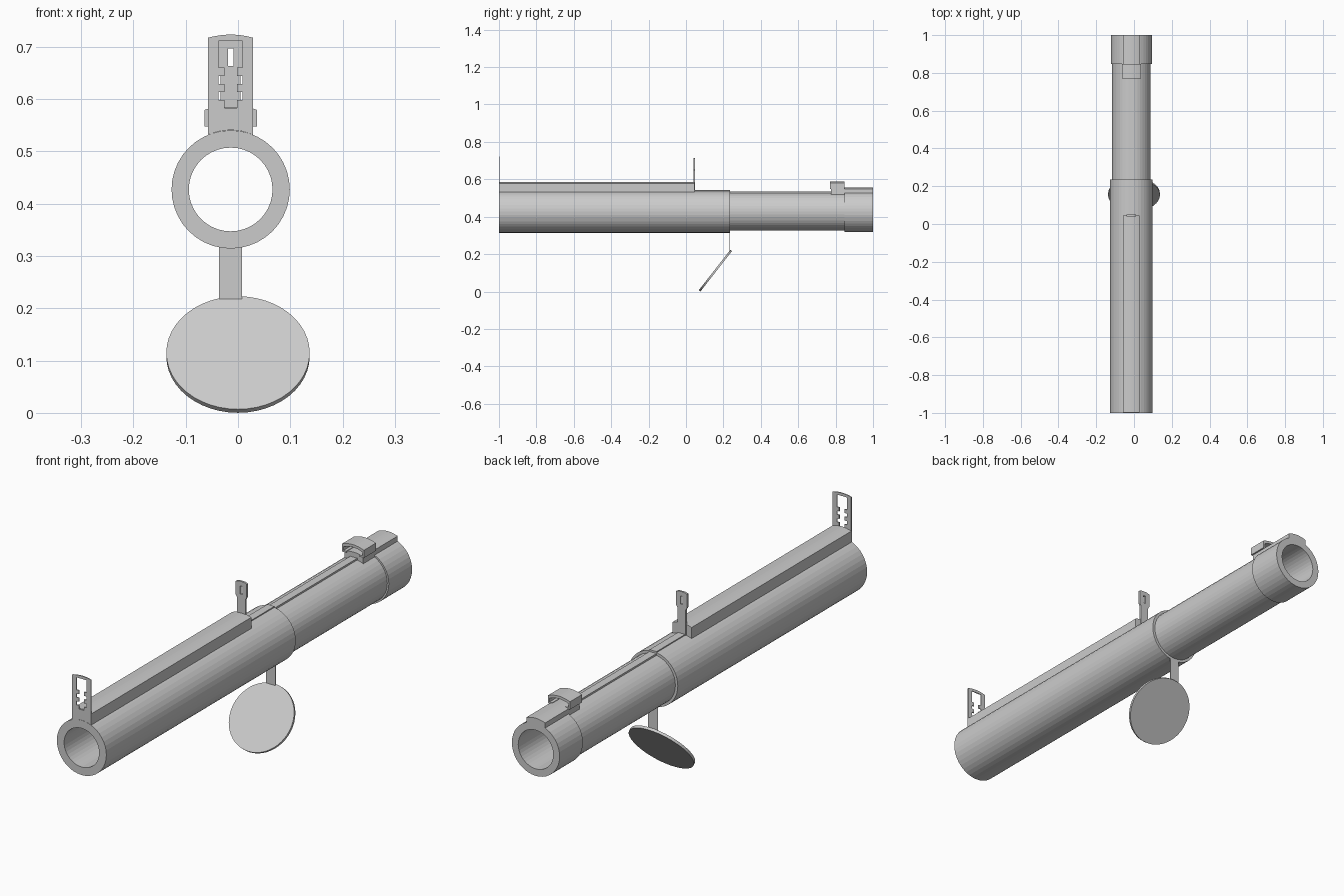
import bpy, bmesh
from math import sin, cos, pi, radians
from mathutils import Matrix

if "Cube" in bpy.data.objects:
    bpy.data.objects.remove(bpy.data.objects["Cube"])

CX, CZ = -0.014, 0.427      # tube axis
SIDES = 40


def prism(name, loops, y0, y1):
    """Fill outline loops (x from the tube axis, z), holes included, and extrude along y."""
    bm = bmesh.new()
    edges = []
    for pts in loops:
        vs = [bm.verts.new((CX + x, y0, z)) for x, z in pts]
        edges += [bm.edges.new((vs[i - 1], vs[i])) for i in range(len(vs))]
    bmesh.ops.triangle_fill(bm, use_beauty=True, use_dissolve=False, edges=edges)
    ext = bmesh.ops.extrude_face_region(bm, geom=bm.faces[:], use_keep_orig=True)
    verts = [v for v in ext["geom"] if isinstance(v, bmesh.types.BMVert)]
    bmesh.ops.translate(bm, verts=verts, vec=(0, y1 - y0, 0))
    bmesh.ops.recalc_face_normals(bm, faces=bm.faces[:])
    return finish(name, bm)


def finish(name, bm):
    me = bpy.data.meshes.new(name)
    bm.to_mesh(me)
    bm.free()
    ob = bpy.data.objects.new(name, me)
    bpy.context.collection.objects.link(ob)
    return ob


def circle(r):
    return [(r * sin(2 * pi * i / SIDES), CZ + r * cos(2 * pi * i / SIDES)) for i in range(SIDES)]


def rect(w, z0, z1):
    return [(-w, z0), (w, z0), (w, z1), (-w, z1)]


def arch(w, edge, peak, n=8):
    """Shallow arch from left to right."""
    return [(w * t, peak - (peak - edge) * t * t) for t in (2 * i / n - 1 for i in range(n + 1))]


def mirrored(right):
    """Close a right-hand outline (bottom to top) with its mirror image."""
    return right + [(-x, z) for x, z in reversed(right)]


# Stepped hollow tube
prism("rear_tube", [circle(0.113), circle(0.08)], -1, 0.235)
prism("front_tube", [circle(0.102), circle(0.08)], 0.235, 0.848)
prism("end_collar", [circle(0.109), circle(0.08)], 0.848, 1)

# Raised rails along the top
prism("rear_rail", [arch(0.043, 0.577, 0.585) + arch(0.043, 0.528, 0.536)[::-1]], -0.996, 0.045)
prism("collar_rail", [arch(0.043, 0.548, 0.556) + arch(0.043, 0.518, 0.526)[::-1]], 0.775, 1)
prism("strip_rear", [rect(0.016, 0.53, 0.543)], 0.045, 0.235)
prism("strip_front", [rect(0.016, 0.52, 0.535)], 0.235, 0.775)

# Rear sight plate with notched window
window = mirrored([(0.012, 0.583), (0.012, 0.598), (0.023, 0.598), (0.023, 0.613),
                   (0.012, 0.613), (0.012, 0.629), (0.023, 0.629), (0.023, 0.644),
                   (0.012, 0.644), (0.012, 0.66), (0.023, 0.66), (0.023, 0.711)])
plate = arch(0.043, 0.717, 0.723) + arch(0.043, 0.5315, 0.5405)[::-1]
prism("rear_sight", [plate, window], -1, -0.996)

# Middle sight plate with slot
blade = mirrored([(0.019, 0.54), (0.019, 0.645), (0.025, 0.655), (0.025, 0.711), (0.012, 0.715)])
prism("middle_sight", [blade, rect(0.005, 0.663, 0.696)], 0.041, 0.049)

# Hooked bracket straddling the collar rail
outer = arch(0.05, 0.579, 0.589)
inner = arch(0.043, 0.569, 0.578)[::-1]
bracket = ([(-0.05, 0.547)] + outer + [(0.05, 0.547), (0.03, 0.547), (0.03, 0.554), (0.043, 0.554)]
           + inner + [(-0.043, 0.554), (-0.03, 0.554), (-0.03, 0.547)])
prism("sight_bracket", [bracket], 0.77, 0.848)

# Thin hanger strap and tilted disc
prism("hanger_strap", [rect(0.022, 0.217, 0.318)], 0.233, 0.235)
bm = bmesh.new()
bmesh.ops.create_cone(bm, cap_ends=True, segments=48, radius1=0.137, radius2=0.137, depth=0.011,
                      matrix=Matrix.Translation((0, 0.157, 0.1115)) @ Matrix.Rotation(radians(52), 4, 'X'))
finish("disc", bm)
